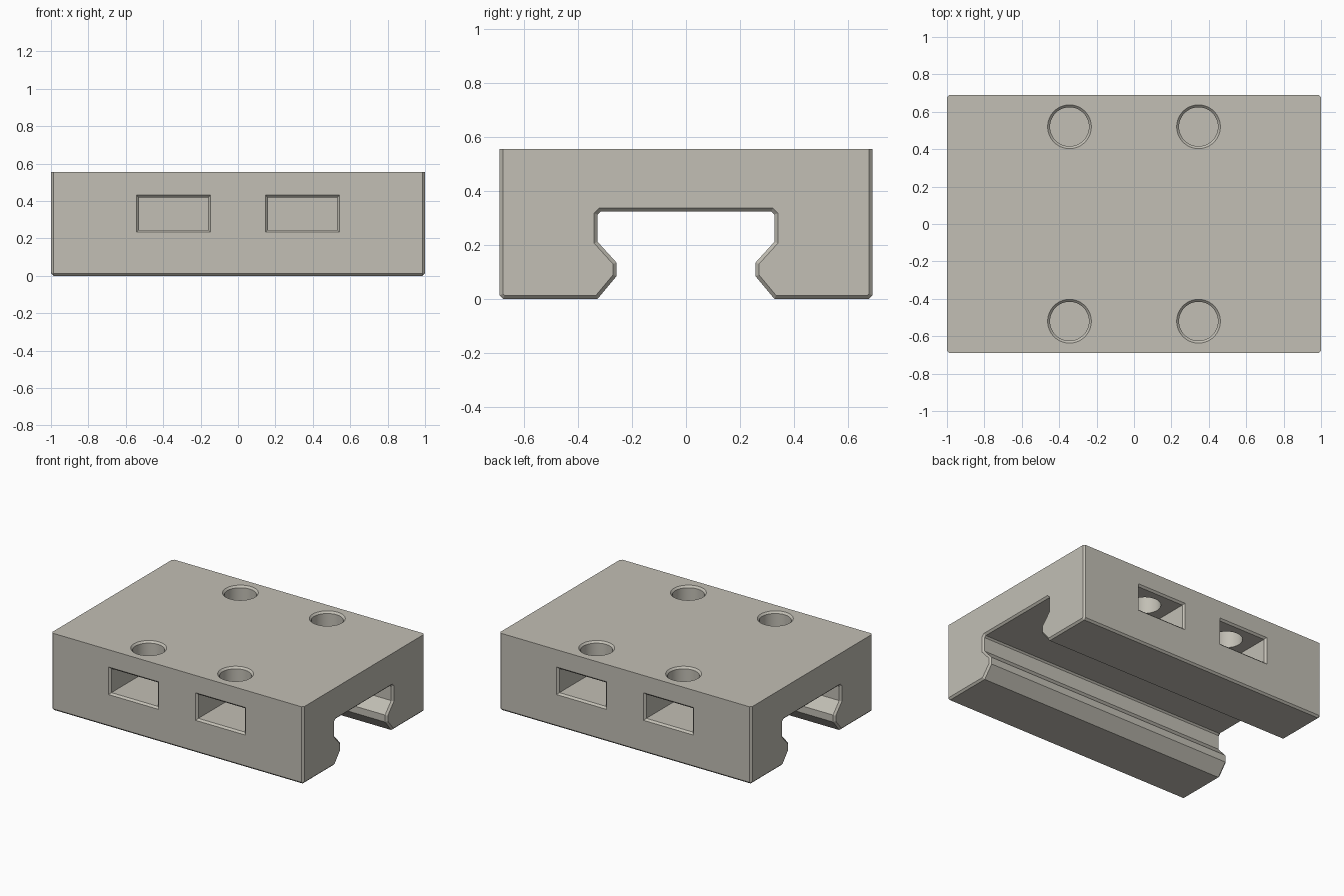
import bpy, bmesh, math
from mathutils import Vector

if "Cube" in bpy.data.objects:
    bpy.data.objects.remove(bpy.data.objects["Cube"])

C = 0.013          # edge chamfer
H = 0.555          # block height
W = 0.69           # half width

grey = bpy.data.materials.new("warm_grey")
grey.diffuse_color = (0.54, 0.52, 0.46, 1)
grey.use_nodes = True
grey.node_tree.nodes["Principled BSDF"].inputs["Base Color"].default_value = grey.diffuse_color


def inset(points, dist):
    """Move every edge inward by dist, leaving the top edge in place."""
    n = len(points)
    pts = [Vector(p) for p in points]
    lines = []
    for i in range(n):
        a, b = pts[i], pts[(i + 1) % n]
        d = (b - a).normalized()
        normal = Vector((-d.y, d.x))
        top = a.y > H - 1e-4 and b.y > H - 1e-4
        lines.append((normal, normal.dot(a) + (0 if top else dist)))
    out = []
    for i in range(n):
        (n1, k1), (n2, k2) = lines[i - 1], lines[i]
        det = n1.x * n2.y - n1.y * n2.x
        out.append(((k1 * n2.y - k2 * n1.y) / det, (n1.x * k2 - n2.x * k1) / det))
    return out


def loft(name, rings):
    """Solid skinned through a list of closed rings, capped at both ends."""
    bm = bmesh.new()
    loops = [[bm.verts.new(p) for p in ring] for ring in rings]
    for r1, r2 in zip(loops, loops[1:]):
        for i in range(len(r1)):
            j = (i + 1) % len(r1)
            bm.faces.new((r1[i], r1[j], r2[j], r2[i]))
    bm.faces.new(loops[0])
    bm.faces.new(loops[-1])
    bmesh.ops.recalc_face_normals(bm, faces=bm.faces)
    me = bpy.data.meshes.new(name)
    bm.to_mesh(me)
    bm.free()
    me.materials.append(grey)
    ob = bpy.data.objects.new(name, me)
    bpy.context.collection.objects.link(ob)
    return ob


# Block: half profile (y, z) with the dovetail rail channel, mirrored in y
half = [(0.327, 0), (W - C, 0), (W, C), (W, H)]
channel = [(0.316, 0.323), (0.327, 0.312), (0.327, 0.211),
           (0.257, 0.134), (0.257, 0.084)]
right = channel + half
profile = right + [(-y, z) for y, z in reversed(right)]
profile.reverse()
area = sum(a[0] * b[1] - b[0] * a[1] for a, b in zip(profile, profile[1:] + profile[:1]))
if area < 0:
    profile.reverse()
end = inset(profile, C)
block = loft("carriage_block", [[(x, y, z) for y, z in ring] for x, ring in
             ((-1, end), (-1 + C, profile), (1 - C, profile), (1, end))])


# Cutters: nut slots in the long sides, bolt holes from the top
def slot_ring(x, y, grow):
    hx, hz = 0.185 + grow, 0.086 + grow
    return [(x + sx * hx, y, 0.332 + sz * hz)
            for sx, sz in ((-1, -1), (1, -1), (1, 1), (-1, 1))]


def hole_ring(x, y, z, r, n=48):
    return [(x + r * math.cos(2 * math.pi * i / n),
             y + r * math.sin(2 * math.pi * i / n), z) for i in range(n)]


def cut(cutter):
    mod = block.modifiers.new("cut", 'BOOLEAN')
    mod.operation = 'DIFFERENCE'
    mod.solver = 'EXACT'
    mod.object = cutter
    bpy.context.view_layer.objects.active = block
    bpy.ops.object.modifier_apply(modifier=mod.name)
    bpy.data.objects.remove(cutter)


E = 0.02           # cutter overshoot outside the surface
for x in (-0.345, 0.345):
    for s in (-1, 1):
        cut(loft("slot_cutter", [slot_ring(x, s * (W + E), C + E),
                                 slot_ring(x, s * (W - C), 0),
                                 slot_ring(x, s * 0.37, 0)]))
        cut(loft("hole_cutter", [hole_ring(x, s * 0.52, H + E, 0.104 + C + E),
                                 hole_ring(x, s * 0.52, H - C, 0.104),
                                 hole_ring(x, s * 0.52, 0.33, 0.104)]))

# Smooth the bores, keep every machined edge crisp
block.select_set(True)
bpy.context.view_layer.objects.active = block
bpy.ops.object.shade_smooth_by_angle(angle=math.radians(25))
